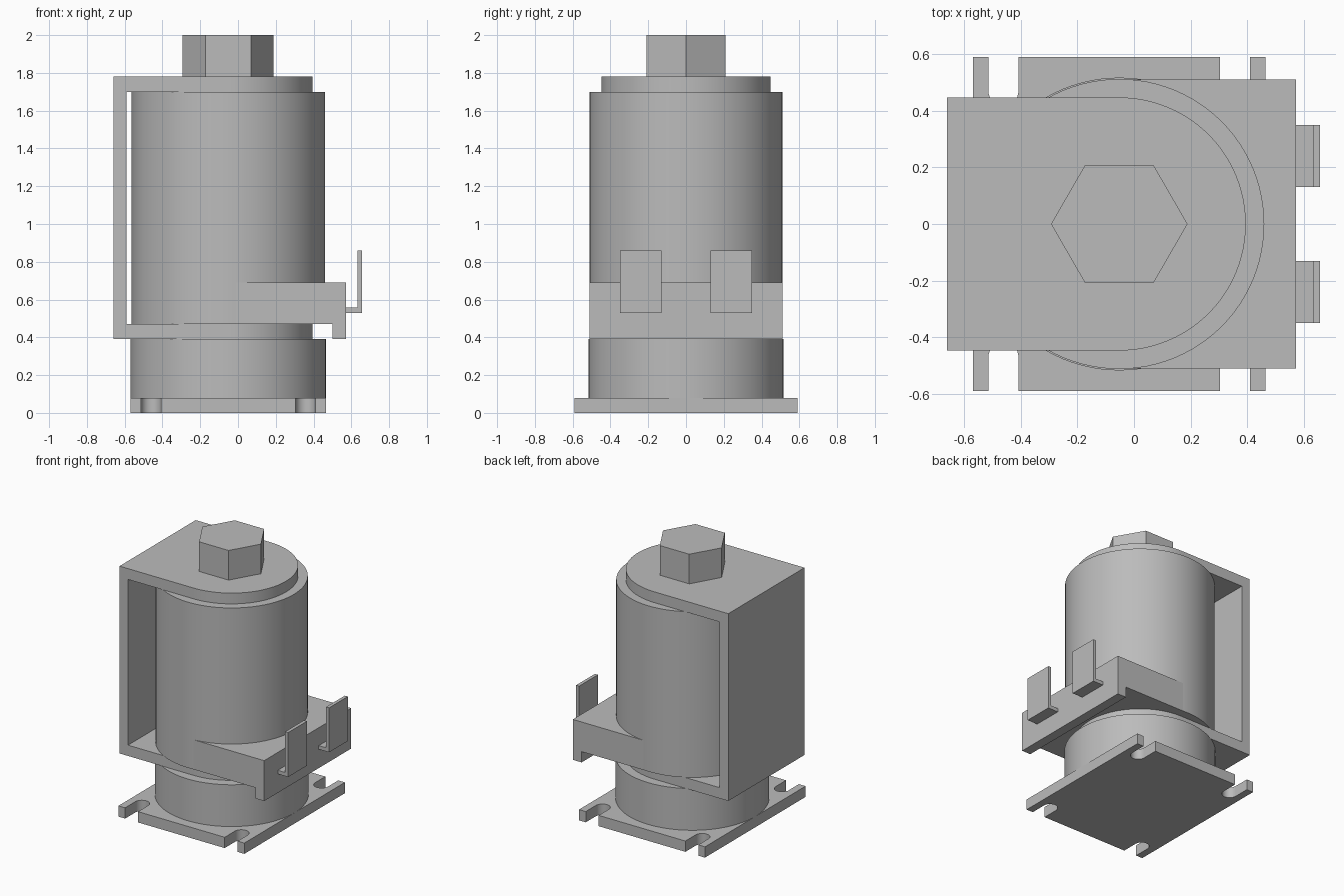
import bpy, bmesh, math
from mathutils import Matrix

if "Cube" in bpy.data.objects:
    bpy.data.objects.remove(bpy.data.objects["Cube"], do_unlink=True)

AXIS = -0.052   # x of the cylinder axis

GREY = (0.5, 0.5, 0.5, 1)
grey = bpy.data.materials.new("plain grey")
grey.use_nodes = True
grey.diffuse_color = GREY
grey.node_tree.nodes["Principled BSDF"].inputs["Base Color"].default_value = GREY


def arc(cx, cy, r, start, end, steps):
    """Points along an arc, angles in degrees."""
    angles = [math.radians(start + (end - start) * i / steps) for i in range(steps + 1)]
    return [(cx + r * math.cos(a), cy + r * math.sin(a)) for a in angles]


def prism(name, outline, low, high, upright=False):
    """Extrude an outline along z, or an x-z outline along y when upright."""
    bm = bmesh.new()
    if upright:
        verts = [bm.verts.new((x, low, z)) for x, z in outline]
        shift = (0, high - low, 0)
    else:
        verts = [bm.verts.new((x, y, low)) for x, y in outline]
        shift = (0, 0, high - low)
    face = bm.faces.new(verts)
    grown = bmesh.ops.extrude_face_region(bm, geom=[face], use_keep_orig=True)
    moved = [v for v in grown["geom"] if isinstance(v, bmesh.types.BMVert)]
    bmesh.ops.translate(bm, verts=moved, vec=shift)
    bmesh.ops.recalc_face_normals(bm, faces=bm.faces)
    mesh = bpy.data.meshes.new(name)
    bm.to_mesh(mesh)
    bm.free()
    mesh.materials.append(grey)
    obj = bpy.data.objects.new(name, mesh)
    bpy.context.collection.objects.link(obj)
    return obj


def smooth(obj):
    bpy.ops.object.select_all(action="DESELECT")
    obj.select_set(True)
    bpy.context.view_layer.objects.active = obj
    bpy.ops.object.shade_smooth_by_angle(angle=math.radians(30))


def cylinder(name, radius, low, high, sides=96):
    return prism(name, arc(AXIS, 0, radius, 0, 360, sides)[:-1], low, high)


# Mounting flange with four open, round-ended slots
half_x, half_y, slot_r, slot_x, slot_y = 0.517, 0.59, 0.053, 0.409, 0.47
front = [(-half_x, -half_y)]
for cx in (-slot_x, slot_x):
    front.append((cx - slot_r, -half_y))
    front += arc(cx, -slot_y, slot_r, 180, 0, 16)
    front.append((cx + slot_r, -half_y))
front.append((half_x, -half_y))
outline = front + [(-x, -y) for x, y in front]
smooth(prism("mounting_flange", [(x + AXIS, y) for x, y in outline], 0, 0.08))

# Round bodies
smooth(cylinder("base_cylinder", 0.517, 0.08, 0.39))
smooth(cylinder("coil_cylinder", 0.512, 0.47, 1.70))

# C-shaped bracket: round-ended block hollowed from side to side
arm = 0.447
shape = [(-0.66, -arm)] + arc(AXIS, 0, arm, -90, 90, 48) + [(-0.66, arm)]
bracket = prism("bracket", shape, 0.39, 1.78)
cutter = prism("bracket_cutter", [(-0.59, 0.47), (1, 0.47), (1, 1.70), (-0.59, 1.70)],
               -1, 1, upright=True)
cutter.hide_render = True
cut = bracket.modifiers.new("hollow", "BOOLEAN")
cut.operation = "DIFFERENCE"
cut.solver = "EXACT"
cut.object = cutter
bpy.context.view_layer.objects.active = bracket
bpy.ops.object.modifier_apply(modifier=cut.name)
bpy.data.objects.remove(cutter, do_unlink=True)
smooth(bracket)

# Terminal block with a lip hanging from its outer edge
prism("terminal_block",
      [(AXIS, 0.47), (0.50, 0.47), (0.50, 0.39), (0.572, 0.39), (0.572, 0.69), (AXIS, 0.69)],
      -0.51, 0.51, upright=True)

# Bent terminal tabs
tab = [(0.572, 0.53), (0.657, 0.53), (0.657, 0.86), (0.632, 0.86), (0.632, 0.557), (0.572, 0.557)]
for side, low in (("left", 0.13), ("right", -0.35)):
    prism("terminal_tab_" + ("back" if low > 0 else "front"), tab, low, low + 0.22, upright=True)

# Hexagonal bolt head
cylinder("hex_bolt_head", 0.241, 1.78, 2.0, sides=6)
